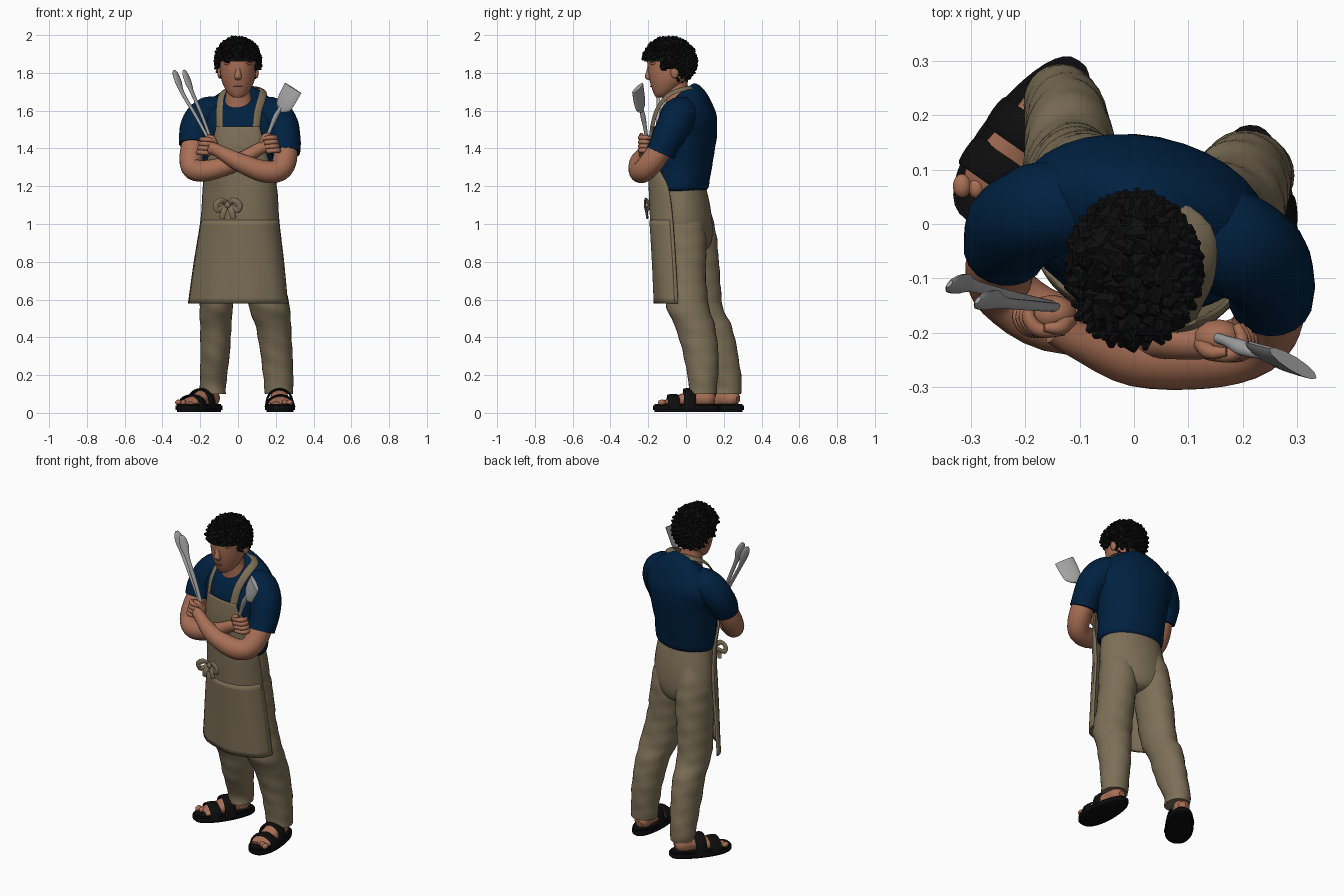
import bpy, bmesh, math, random
from mathutils import Vector, Matrix

if "Cube" in bpy.data.objects:
    bpy.data.objects.remove(bpy.data.objects["Cube"])
random.seed(4)


def material(name, r, g, b):
    m = bpy.data.materials.new(name)
    m.use_nodes = True
    m.diffuse_color = (r, g, b, 1)
    m.node_tree.nodes["Principled BSDF"].inputs["Base Color"].default_value = (r, g, b, 1)
    return m


SKIN = material("skin", .39, .16, .092)
NAVY = material("navy cloth", .0, .0145, .051)
KHAKI = material("khaki cloth", .205, .16, .095)
BLACK = material("black", .004, .004, .004)
STEEL = material("steel", .38, .38, .38)
BROWN = material("brow brown", .2, .085, .05)


def spline(rows, steps):
    """Smooth curve through rows of numbers."""
    rows = [Vector(r) for r in rows]
    out = []
    for i in range(len(rows) - 1):
        a, b, c, d = rows[max(i - 1, 0)], rows[i], rows[i + 1], rows[min(i + 2, len(rows) - 1)]
        for k in range(steps):
            t = k / steps
            out.append(b + (c - a) * (t / 2) + (a * 2 - b * 5 + c * 4 - d) * (t * t / 2)
                       + (b * 3 - a - c * 3 + d) * (t ** 3 / 2))
    return out + [rows[-1]]


def loft(bm, rows, flat=False, yaw=0, face=None, fold=0, n=20, steps=4):
    """Skin elliptical rings: x, y, z, half width, half depth, tilt."""
    rows = spline([tuple(r) + (0,) * (6 - len(r)) for r in rows], steps)
    pts = [Vector(r[:3]) for r in rows]
    rings, u = [], None
    for i, (p, r) in enumerate(zip(pts, rows)):
        t = (pts[min(i + 1, len(pts) - 1)] - pts[max(i - 1, 0)]).normalized()
        if flat:
            u = Vector((math.cos(yaw), math.sin(yaw), 0))
            v = Vector((-math.sin(yaw), math.cos(yaw), r[5]))
        else:
            if face:
                u = t.cross(p - Vector(face))
            elif u is None:
                u = t.orthogonal()
            u = (u - t * u.dot(t)).normalized()
            v = t.cross(u)
        ring = []
        for k in range(n):
            a = math.tau * k / n
            s = 1 + fold * math.sin(3 * a + p.z * 45) + fold * math.sin(p.z * 70 + 2 * math.cos(a))
            ring.append(bm.verts.new(p + u * (r[3] * s * math.cos(a)) + v * (r[4] * s * math.sin(a))))
        rings.append(ring)
    for a, b in zip(rings, rings[1:]):
        for k in range(n):
            bm.faces.new((a[k], a[(k + 1) % n], b[(k + 1) % n], b[k]))
    bm.faces.new(rings[0])
    bm.faces.new(rings[-1])


def ball(bm, loc, size, rot=(0, 0, 0)):
    m = Matrix.LocRotScale(Vector(loc), Matrix.Rotation(rot[2], 3, 'Z') @ Matrix.Rotation(rot[1], 3, 'Y'), Vector(size))
    bmesh.ops.create_uvsphere(bm, u_segments=16, v_segments=10, radius=1, matrix=m)


def done(name, bm, mat, angle=40, thick=0):
    bmesh.ops.recalc_face_normals(bm, faces=bm.faces[:])
    me = bpy.data.meshes.new(name)
    bm.to_mesh(me)
    bm.free()
    ob = bpy.data.objects.new(name, me)
    bpy.context.collection.objects.link(ob)
    me.materials.append(mat)
    if thick:
        mod = ob.modifiers.new("thickness", 'SOLIDIFY')
        mod.thickness, mod.offset = thick, 0
    if angle:
        bpy.ops.object.select_all(action='DESELECT')
        ob.select_set(True)
        bpy.context.view_layer.objects.active = ob
        bpy.ops.object.shade_smooth_by_angle(angle=math.radians(angle))


def part(name, rows, mat, **kw):
    bm = bmesh.new()
    loft(bm, rows, **kw)
    done(name, bm, mat)


# Shirt and trouser seat, turned a little toward the right
TURN = -.2
part("shirt", [(.015, -.025, 1.175, .176, .122), (.015, -.02, 1.2, .194, .138), (.01, -.012, 1.3, .195, .147),
               (.015, -.003, 1.45, .217, .162), (.015, .006, 1.55, .237, .154, .1), (.012, .0, 1.63, .197, .122, .3),
               (.008, -.016, 1.672, .12, .092, .65), (.005, -.025, 1.685, .08, .072, .85)], NAVY,
     flat=True, yaw=TURN, fold=.006, n=32)
part("trouser_seat", [(.012, -.015, 1.2, .174, .117), (.012, -.005, 1.1, .19, .13), (.008, .004, 1, .198, .133),
                      (0, .01, .92, .18, .125), (0, .015, .87, .12, .1), (0, .02, .85, .05, .06)],
     KHAKI, flat=True, yaw=TURN, n=32)

# Trouser legs
LEGS = {
    "left": [(.09, -.02, 1.12, .07, .08), (.104, -.015, 1, .098, .112), (.114, -.004, .88, .105, .112),
             (.135, .0, .72, .104, .106), (.166, .01, .56, .108, .113),
             (.188, .05, .45, .093, .105), (.205, .08, .3, .084, .092), (.215, .09, .16, .078, .077), (.217, .09, .1, .075, .073)],
    "right": [(-.075, .03, 1.12, .07, .08), (-.085, .035, 1, .096, .115), (-.092, .048, .88, .1, .12),
              (-.105, .062, .72, .094, .118), (-.115, .08, .56, .088, .115), (-.118, .135, .45, .083, .11),
              (-.122, .175, .3, .077, .102), (-.132, .215, .16, .07, .08), (-.132, .215, .1, .068, .076)]}
for side, rows in LEGS.items():
    part(side + "_trouser_leg", rows, KHAKI, flat=True, fold=.012, n=28, steps=8)


# Sandals with feet, laid out along a heel-to-toe line
def sandal(side, heel, toe, s):
    heel, toe = Vector(heel + (0,)), Vector(toe + (0,))
    f = (toe - heel).normalized()
    w = Vector((-f.y, f.x, 0)) * s
    at = lambda l, a, z: tuple(heel + f * l + w * a + Vector((0, 0, z)))
    length = (toe - heel).length
    bm = bmesh.new()
    ring = []
    for k in range(36):
        a = math.tau * k / 36
        c = math.cos(a)
        half = .078 - .01 * c
        ring.append(bm.verts.new(at(length * (.5 - .5 * c), half * math.copysign(abs(math.sin(a)) ** .8, math.sin(a)), .006)))
    base = bm.faces.new(ring)
    top = bmesh.ops.extrude_face_region(bm, geom=[base])["geom"]
    bmesh.ops.translate(bm, verts=[v for v in top if isinstance(v, bmesh.types.BMVert)], vec=(0, 0, .04))
    bmesh.ops.bevel(bm, geom=[e for e in bm.edges if abs(e.verts[0].co.z - e.verts[1].co.z) < .01],
                    offset=.008, segments=2, affect='EDGES')
    done(side + "_sole", bm, BLACK)
    bm = bmesh.new()
    loft(bm, [at(.03, 0, .07) + (.02, .02), at(.06, 0, .075) + (.044, .045), at(.13, 0, .08) + (.046, .05),
              at(.2, 0, .066) + (.054, .036), at(.27, 0, .055) + (.06, .022), at(.3, 0, .05) + (.05, .012)],
         face=at(.15, 0, -9))
    loft(bm, [at(.09, 0, .06) + (.042, .045), at(.09, 0, .16) + (.04, .042)])
    for k in range(5):
        ball(bm, at(.312 - .012 * k, .046 - .024 * k, .055), (.017 - .002 * k, .022 - .002 * k, .015))
    done(side + "_foot", bm, SKIN)
    bm = bmesh.new()
    for l, h in ((.165, .126), (.25, .094)):
        loft(bm, [at(l, -.074, .03) + (.032, .006), at(l, -.055, h * .78) + (.032, .006), at(l, 0, h) + (.032, .006),
                  at(l, .055, h * .78) + (.032, .006), at(l, .074, .03) + (.032, .006)], face=at(l, 0, 0), n=12)
    done(side + "_sandal_straps", bm, BLACK)


sandal("left", (.212, .182), (.23, -.175), 1)
sandal("right", (-.1, .3), (-.305, .005), -1)


# Apron: curved sheets wrapped round the front
def sheet(name, rows, lift=0, span=1):
    bm = bmesh.new()
    grid = []
    for z, cx, half, edge, front in spline(rows, 5):
        line = []
        for k in range(33):
            u = span * (k / 16 - 1)
            a = u * 1.4
            x = cx + half * math.sin(a)
            wave = .007 * math.sin(u * 11 + z * 5) * max(0, 1.1 - z)
            line.append(bm.verts.new((x, edge + (front - edge) * math.cos(a) - .22 * x + wave - lift, z)))
        grid.append(line)
    for a, b in zip(grid, grid[1:]):
        for k in range(32):
            bm.faces.new((a[k], a[k + 1], b[k + 1], b[k]))
    done(name, bm, KHAKI, thick=.01)


SKIRT = [(.58, 0, .264, .045, -.15), (.8, .005, .238, .03, -.163), (1.02, .01, .207, .01, -.178)]
sheet("apron", SKIRT + [(1.19, .01, .195, -.02, -.185), (1.3, 0, .172, -.09, -.187),
                        (1.42, 0, .137, -.13, -.187), (1.515, 0, .114, -.147, -.175)])
sheet("apron_overlay", SKIRT, lift=.004, span=.95)
ribbon = lambda *pts: [p + (.022, .005) for p in pts]
part("left_neck_strap", ribbon((.095, -.182, 1.5), (.107, -.156, 1.6), (.13, -.098, 1.68), (.125, -.015, 1.715), (.045, .042, 1.725)),
     KHAKI, face=(.02, -.02, 1.5), n=10)
part("right_neck_strap", ribbon((-.098, -.142, 1.5), (-.098, -.122, 1.59), (-.09, -.06, 1.672), (-.06, .01, 1.715), (0, .045, 1.73)),
     KHAKI, face=(.0, -.0, 1.5), n=10)

# Bow at the waist
bm = bmesh.new()
ball(bm, (-.055, -.19, 1.1), (.018, .02, .02))
for s in (-1, 1):
    p = lambda x, y, z: (-.055 + s * x, -.182 - y, 1.1 + z, .015, .006)
    loft(bm, [p(0, 0, 0), p(.03, .03, .025), p(.062, .035, .005), p(.055, .03, -.025), p(.025, .015, -.015), p(0, 0, 0)],
         face=(-.055, 5, 1.1), n=8)
    loft(bm, [p(0, 0, 0), p(.02, .025, -.03), p(.03, .022, -.07)], face=(-.055, 5, 1.1), n=8)
done("apron_bow", bm, KHAKI)

# Sleeves and folded arms
part("left_sleeve", [(.1, -.01, 1.59, .08, .08), (.18, -.035, 1.575, .098, .098), (.235, -.07, 1.51, .09, .09),
                     (.25, -.11, 1.43, .081, .081), (.252, -.135, 1.375, .078, .078)], NAVY, fold=.012)
part("right_sleeve", [(-.08, .03, 1.59, .08, .08), (-.155, .025, 1.585, .09, .09), (-.21, .005, 1.53, .09, .09),
                      (-.232, -.025, 1.465, .082, .082), (-.236, -.043, 1.42, .077, .077)], NAVY, fold=.012)
part("left_arm", [(.25, -.1, 1.45, .06, .06), (.25, -.165, 1.35, .064, .064), (.218, -.22, 1.285, .06, .06),
                  (.13, -.245, 1.28, .058, .058), (0, -.25, 1.33, .048, .048), (-.1, -.215, 1.385, .034, .034),
                  (-.14, -.19, 1.4, .034, .034)], SKIN)
part("right_arm", [(-.23, -.03, 1.46, .06, .06), (-.247, -.08, 1.36, .063, .063), (-.235, -.125, 1.29, .058, .058),
                   (-.15, -.18, 1.285, .055, .055), (0, -.2, 1.33, .045, .045), (.09, -.215, 1.385, .034, .034),
                   (.14, -.215, 1.41, .033, .033)], SKIN)


def fist(name, c, s):
    """Palm with four curled fingers and a thumb; s points away from the wrist."""
    bm = bmesh.new()
    ball(bm, c, (.045, .035, .046), (0, s * -.5, 0))
    for k in range(4):
        z = c[2] + .034 - .023 * k
        x = c[0] + s * (.008 + .006 * k)
        loft(bm, [(x - s * .03, c[1] - .028, z, .012, .012), (x + s * .015, c[1] - .03, z + .004, .014, .013),
                  (x + s * .036, c[1] - .005, z + .004, .013, .012), (x + s * .025, c[1] + .025, z, .008, .008)], n=10)
    loft(bm, [(c[0] - s * .03, c[1] - .01, c[2] + .01, .016, .016), (c[0] - s * .015, c[1] - .025, c[2] + .045, .014, .014),
              (c[0] + s * .015, c[1] - .025, c[2] + .055, .008, .008)], n=10)
    done(name, bm, SKIN)


fist("left_hand", (-.15, -.165, 1.41), -1)
fist("right_hand", (.155, -.21, 1.42), 1)

# Tongs and spatula
bm = bmesh.new()
for dx, dy in ((0, -.01), (-.052, .02)):
    loft(bm, [(-.12, -.155, 1.38, .008, .008), (-.185 + dx * .6, -.145 + dy * .5, 1.56, .011, .007),
              (-.24 + dx, -.135 + dy, 1.69, .013, .007), (-.263 + dx, -.13 + dy, 1.75, .024, .009),
              (-.28 + dx, -.13 + dy, 1.795, .02, .008), (-.287 + dx, -.13 + dy, 1.815, .008, .004)],
         face=(-5, 4, 1.6), n=10)
done("tongs", bm, STEEL)
bm = bmesh.new()
loft(bm, [(.125, -.2, 1.38, .01, .01), (.17, -.215, 1.5, .01, .01), (.2, -.228, 1.57, .015, .013),
          (.235, -.24, 1.63, .008, .008)], n=12)
loft(bm, [(.228, -.236, 1.595, .014, .008), (.24, -.24, 1.62, .047, .011), (.262, -.248, 1.665, .056, .013),
          (.292, -.256, 1.72, .058, .013)], face=(3.5, 5, 1.6), n=12)
done("spatula", bm, STEEL)

# Head, neck and features
part("neck", [(.008, -.018, 1.58, .095, .085), (.005, -.03, 1.645, .078, .078), (0, -.05, 1.71, .062, .064), (0, -.06, 1.78, .06, .065)],
     SKIN, flat=True)
bm = bmesh.new()
loft(bm, [(0, -.14, 1.67, .022, .018), (0, -.125, 1.685, .046, .043), (0, -.11, 1.715, .068, .07), (0, -.093, 1.76, .087, .1),
          (0, -.087, 1.81, .095, .115), (0, -.086, 1.87, .097, .117), (0, -.085, 1.92, .082, .098), (0, -.085, 1.95, .045, .06)],
     flat=True, n=28)
loft(bm, [(0, -.188, 1.845, .012, .012), (0, -.194, 1.81, .014, .016), (0, -.2, 1.778, .019, .018), (0, -.192, 1.762, .013, .01)], flat=True)
for s in (-1, 1):
    ball(bm, (s * .098, -.06, 1.805), (.012, .022, .034))
    ball(bm, (s * .042, -.172, 1.848), (.036, .02, .012), (0, s * -.15, s * .35))
done("head", bm, SKIN, angle=60)
bm = bmesh.new()
for s in (-1, 1):
    ball(bm, (s * .045, -.183, 1.85), (.03, .009, .006), (0, s * -.2, s * .4))
ball(bm, (0, -.187, 1.728), (.024, .005, .004))
done("brows_and_lips", bm, BROWN)


# Hair: a cap trimmed at the hairline, covered with short pointed tufts
def hairy(p):
    return p.z > (1.875 if p.y < -.125 else 1.825 if p.y < -.06 else 1.76)


bm = bmesh.new()
ball(bm, (0, -.085, 1.86), (.116, .137, .126))
bmesh.ops.delete(bm, geom=[f for f in bm.faces if not hairy(f.calc_center_median())], context='FACES')
for k in range(300):
    h = 1 - 2 * (k + .5) / 300
    r, a = math.sqrt(1 - h * h), k * 2.39996
    p = Vector((.115 * r * math.cos(a), .136 * r * math.sin(a) - .087, .123 * h + 1.86))
    if hairy(p):
        lean = Vector((random.uniform(-.6, .6), random.uniform(-.6, .6), random.uniform(-.7, .2)))
        out = ((p - Vector((0, -.087, 1.86))).normalized() + lean).to_track_quat('Z', 'Y')
        bmesh.ops.create_cone(bm, cap_ends=True, segments=5, radius1=random.uniform(.02, .028), radius2=.005,
                              depth=random.uniform(.028, .04), matrix=Matrix.LocRotScale(p, out, None))
done("hair", bm, BLACK, angle=0)
